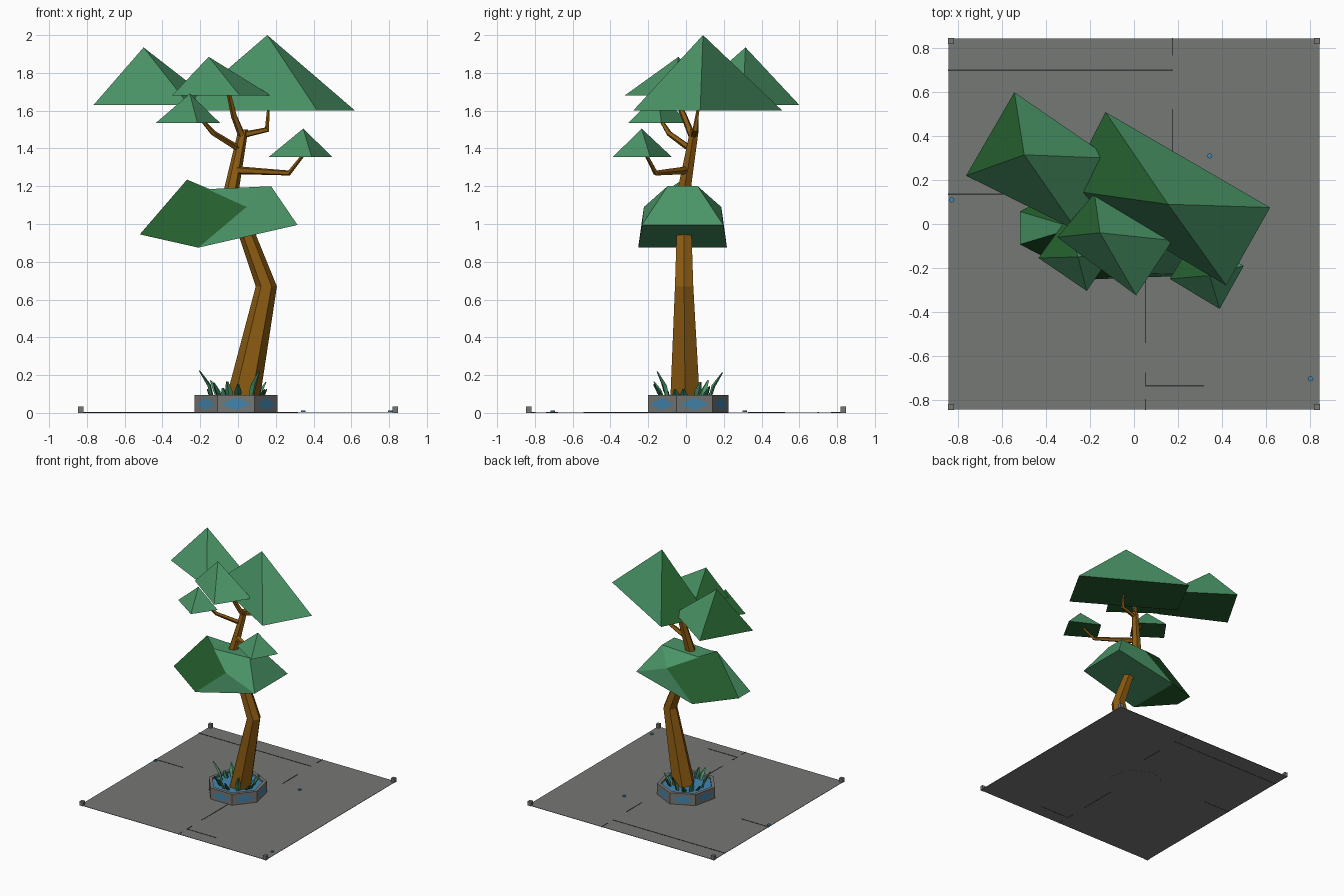
import bpy, bmesh, math, random
from mathutils import Vector

if "Cube" in bpy.data.objects:
    bpy.data.objects.remove(bpy.data.objects["Cube"])

random.seed(4)


def srgb(r, g, b):
    return tuple(((c / 255 + 0.055) / 1.055) ** 2.4 for c in (r, g, b)) + (1.0,)


def material(name, *rgb):
    m = bpy.data.materials.new(name)
    m.diffuse_color = srgb(*rgb)
    m.use_nodes = True
    m.node_tree.nodes["Principled BSDF"].inputs["Base Color"].default_value = m.diffuse_color
    return m


LEAF = material("leaf green", 74, 148, 102)
SHADE = material("deep leaf green", 36, 94, 45)
WOOD = material("wood brown", 140, 91, 17)
STONE = material("stone grey", 118, 120, 117)
LINE = material("dark groove", 55, 57, 57)
BLUE = material("water blue", 66, 134, 175)
GRASS = material("dark grass", 40, 98, 72)


def finish(bm, name, *mats, fix=True):
    if fix:
        bmesh.ops.recalc_face_normals(bm, faces=bm.faces)
    me = bpy.data.meshes.new(name)
    bm.to_mesh(me)
    bm.free()
    for m in mats:
        me.materials.append(m)
    ob = bpy.data.objects.new(name, me)
    bpy.context.collection.objects.link(ob)
    return ob


def box(name, x0, x1, y0, y1, z0, z1, mat):
    bm = bmesh.new()
    bmesh.ops.create_cube(bm, size=1)
    for v in bm.verts:
        v.co = ((x0 + x1) / 2 + v.co.x * (x1 - x0), (y0 + y1) / 2 + v.co.y * (y1 - y0),
                (z0 + z1) / 2 + v.co.z * (z1 - z0))
    return finish(bm, name, mat)


def tube(name, path, mat, sides=6, level=False, flat=1.0):
    """Tapered tube; path entries are (x, y, z, radius)."""
    bm = bmesh.new()
    pts = [Vector(p[:3]) for p in path]
    rings = []
    for i, p in enumerate(pts):
        d = pts[min(i + 1, len(pts) - 1)] - pts[max(i - 1, 0)]
        q = d.to_track_quat('Z', 'Y')
        ring = []
        for k in range(sides):
            a = 2 * math.pi * k / sides
            o = Vector((math.cos(a), math.sin(a) * flat, 0)) * path[i][3]
            ring.append(bm.verts.new(p + (o if level else q @ o)))
        rings.append(ring)
    for a, b in zip(rings, rings[1:]):
        for k in range(sides):
            j = (k + 1) % sides
            bm.faces.new((a[k], a[j], b[j], b[k]))
    bm.faces.new(rings[0])
    bm.faces.new(rings[-1])
    return finish(bm, name, mat)


def canopy(name, apex, z, corners):
    """Pyramid; the last side and the underside are the deeper green."""
    bm = bmesh.new()
    top = bm.verts.new(apex)
    base = [bm.verts.new((x, y, z)) for x, y in corners]
    for i in range(4):
        f = bm.faces.new((base[i], base[(i + 1) % 4], top))
        f.material_index = 1 if i == 3 else 0
    bm.faces.new(base).material_index = 1
    finish(bm, name, LEAF, SHADE)


# ground slab with corner blocks
box("floor_slab", -.845, .845, -.845, .845, 0.001, .004, STONE)
for sx in (-1, 1):
    for sy in (-1, 1):
        cx, cy = sx * .833, sy * .833
        box("corner_block", cx - .014, cx + .014, cy - .014, cy + .014, 0, .035, STONE)

# thin grooves and studs
for x0, y0, x1, y1 in [(-.845, .70, .175, .70), (.175, .77, .175, .845), (.175, .33, .175, .52),
                       (-.845, .135, -.6, .135), (.052, -.54, .052, -.2), (.052, -.737, .315, -.737),
                       (.052, -.737, .052, -.68), (.052, -.845, .052, -.8)]:
    w = .003
    box("groove", x0 - w, x1 + w, y0 - w, y1 + w, 0, .006, LINE)
for x, y in [(.345, .31), (-.83, .11), (.805, -.705)]:
    tube("stud", [(x, y, .002, .012), (x, y, .012, .012)], BLUE, 8, True)

# seven-sided planter with sunken water and diamond plates
CX, R, H, N = -.01, .2247, .095, 7
angles = [math.pi / 2 + 2 * math.pi * k / N for k in range(N)]
bm = bmesh.new()
ring = [bm.verts.new((CX + R * math.cos(a), R * math.sin(a), 0)) for a in angles]
base = bm.faces.new(ring)
ext = bmesh.ops.extrude_face_region(bm, geom=[base], use_keep_orig=True)
bmesh.ops.translate(bm, verts=[g for g in ext['geom'] if isinstance(g, bmesh.types.BMVert)], vec=(0, 0, H))
bmesh.ops.recalc_face_normals(bm, faces=bm.faces)
lid = max(bm.faces, key=lambda f: f.calc_center_median().z)
bmesh.ops.inset_region(bm, faces=[lid], thickness=.028)
r = bmesh.ops.extrude_face_region(bm, geom=[lid])
pool = [g for g in r['geom'] if isinstance(g, bmesh.types.BMFace)][0]
bmesh.ops.translate(bm, verts=pool.verts, vec=(0, 0, -.015))
if lid.is_valid:
    bmesh.ops.delete(bm, geom=[lid], context='FACES_ONLY')
pool.material_index = 1
finish(bm, "planter", STONE, BLUE)

bm = bmesh.new()
for a in angles:
    m = a + math.pi / N
    out = Vector((math.cos(m), math.sin(m), 0))
    side = Vector((-out.y, out.x, 0))
    c = Vector((CX, 0, H / 2)) + out * (R * math.cos(math.pi / N) + .002)
    up = Vector((0, 0, .033))
    bm.faces.new([bm.verts.new(c + o) for o in (side * -.078, -up, side * .078, up)])
finish(bm, "planter_diamonds", BLUE, fix=False)

# trunk and branches
tube("trunk", [(.025, -.005, .07, .09), (.15, -.01, .67, .056), (.05, -.01, .94, .046),
               (-.035, -.01, 1.18, .04), (.028, .045, 1.5, .026)], WOOD, 6, True)
tube("branch_top", [(.02, .04, 1.47, .018), (.155, .05, 1.5, .016), (.16, .065, 1.62, .008)], WOOD, 5)
tube("branch_left", [(0, .02, 1.40, .018), (-.13, -.09, 1.48, .015), (-.2, -.14, 1.56, .009)], WOOD, 5)
tube("branch_middle", [(.02, .03, 1.47, .02), (-.02, -.01, 1.57, .017), (-.05, -.07, 1.7, .012)], WOOD, 5)
tube("branch_right", [(-.01, 0, 1.285, .022), (.27, -.16, 1.27, .014), (.345, -.21, 1.365, .009)], WOOD, 5)

# upper pyramidal foliage: corners run back, right, front, left
canopy("canopy_top", (.155, .09, 2.0), 1.6, [(-.13, .51), (.62, .075), (.42, -.28), (-.31, .155)])
canopy("canopy_back_left", (-.5, .315, 1.935), 1.63, [(-.545, .6), (-.108, .3), (-.26, -.03), (-.765, .22)])
canopy("canopy_middle", (-.155, -.04, 1.885), 1.68, [(-.18, .14), (.175, -.075), (.01, -.325), (-.35, -.06)])
canopy("canopy_small_left", (-.255, -.15, 1.69), 1.535,
       [(-.31, .02), (-.095, -.13), (-.215, -.305), (-.435, -.155)])
canopy("canopy_small_right", (.345, -.235, 1.505), 1.355,
       [(.27, -.075), (.5, -.19), (.39, -.387), (.163, -.25)])

# low faceted foliage, mirrored about its middle plane
MID = -.018
half = {"tail": (-.52, .075, .945), "shoulder": (.045, .205, 1.09), "keel": (-.21, .235, .875),
        "nose": (.315, .215, .995), "crown": (.175, .08, 1.2), "saddle": (-.15, .075, 1.185)}
bm = bmesh.new()
peak = bm.verts.new((-.27, MID, 1.235))
f_ = {k: bm.verts.new((x, MID - y, z)) for k, (x, y, z) in half.items()}
b_ = {k: bm.verts.new((x, MID + y, z)) for k, (x, y, z) in half.items()}
for s in (f_, b_):
    for names, deep in (("tail shoulder keel", 1), ("tail peak shoulder", 1), ("keel shoulder nose", 0),
                        ("shoulder crown nose", 0), ("peak saddle shoulder", 0), ("shoulder saddle crown", 0)):
        bm.faces.new([peak if n == "peak" else s[n] for n in names.split()]).material_index = deep
for a, b, deep in (("nose", "crown", 0), ("crown", "saddle", 0), ("nose", "keel", 0), ("keel", "tail", 1)):
    bm.faces.new((f_[a], f_[b], b_[b], b_[a])).material_index = deep
bm.faces.new((f_["tail"], b_["tail"], peak))
bm.faces.new((f_["saddle"], b_["saddle"], peak))
finish(bm, "low_canopy", LEAF, SHADE)

# grass blades around the trunk foot
for k in range(13):
    a = 2 * math.pi * k / 13 + random.uniform(-.15, .15)
    h = random.uniform(.06, .14) if k % 2 else random.uniform(.03, .08)
    dx, dy = math.cos(a), math.sin(a)
    r0, r1, r2 = .125, .145, .15 + h * .35
    tube("grass_blade", [(CX + dx * r0, dy * r0, .075, .015), (CX + dx * r1, dy * r1, .08 + h * .5, .02),
                         (CX + dx * r2, dy * r2, .09 + h, .006)], LEAF if k % 2 else GRASS, 4, flat=.5)
